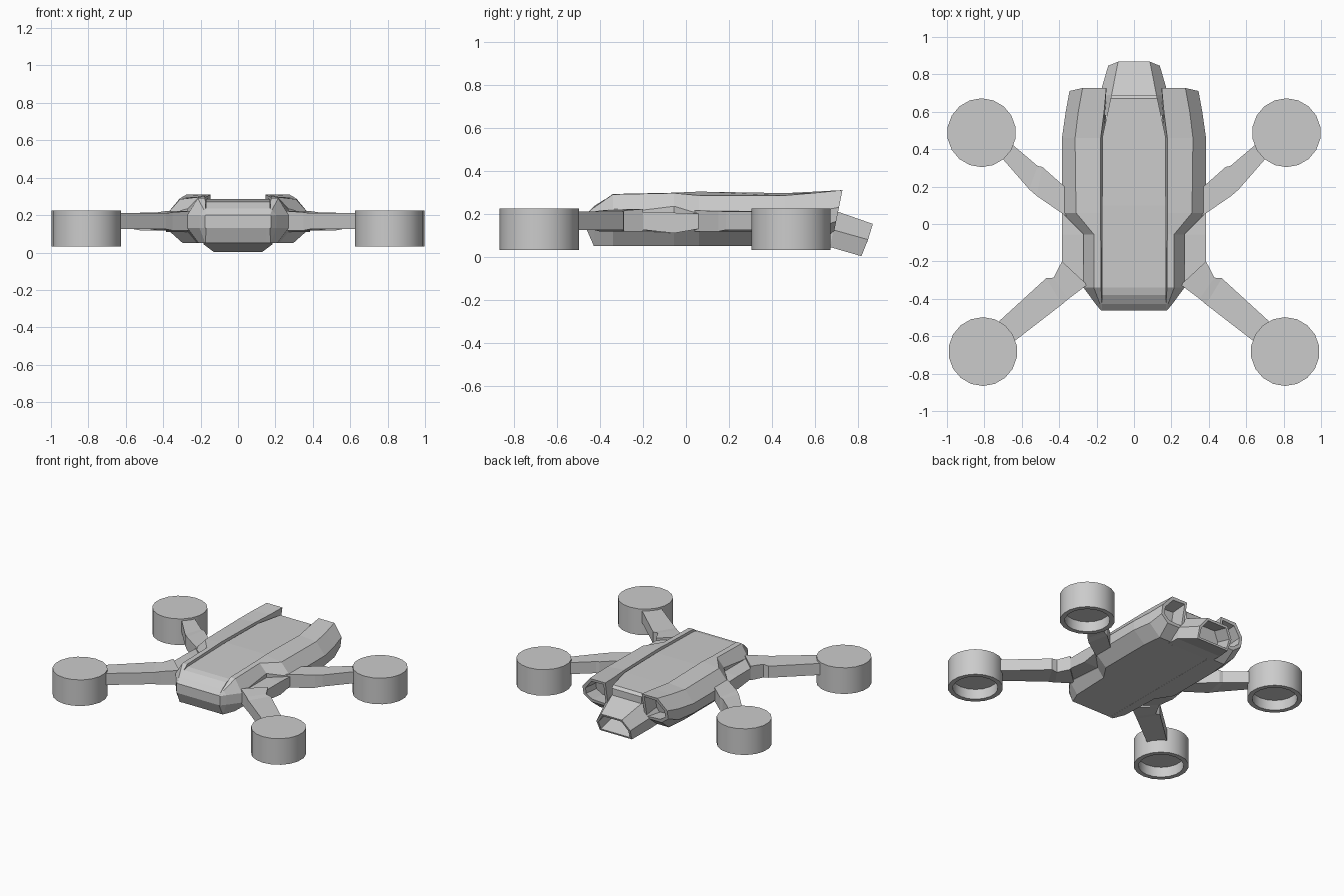
import bpy, bmesh, math
from mathutils import Vector

if "Cube" in bpy.data.objects:
    bpy.data.objects.remove(bpy.data.objects["Cube"])


def finish(bm, name, mirror=False, smooth=False):
    me = bpy.data.meshes.new(name)
    bm.to_mesh(me)
    bm.free()
    ob = bpy.data.objects.new(name, me)
    bpy.context.collection.objects.link(ob)
    if mirror:
        m = ob.modifiers.new("mirror", 'MIRROR')
        m.use_mirror_merge = False
    if smooth:
        bpy.ops.object.select_all(action='DESELECT')
        ob.select_set(True)
        bpy.context.view_layer.objects.active = ob
        bpy.ops.object.shade_smooth_by_angle(angle=math.radians(35))
    return ob


def hollow(bm, face, rim, push):
    bm.normal_update()
    bmesh.ops.inset_region(bm, faces=[face], thickness=rim)
    wall = bmesh.ops.extrude_discrete_faces(bm, faces=[face])["faces"][0]
    bmesh.ops.translate(bm, vec=Vector(push), verts=wall.verts)


def loft(name, rings, mirror=False, rim=0, push=(0, 0, 0)):
    """Skin closed rings, cap both ends, optionally hollow the last cap."""
    bm = bmesh.new()
    vs = [[bm.verts.new(p) for p in r] for r in rings]
    n = len(vs[0])
    for a, b in zip(vs, vs[1:]):
        for i in range(n):
            j = (i + 1) % n
            bm.faces.new((a[i], a[j], b[j], b[i]))
    bm.faces.new(vs[0])
    end = bm.faces.new(vs[-1])
    bmesh.ops.recalc_face_normals(bm, faces=bm.faces)
    if rim:
        hollow(bm, end, rim, push)
    return finish(bm, name, mirror)


def full(half):
    return half + [(-x, y, z) for x, y, z in reversed(half)]


# centre spine with raised top panel: y, half width, top, bottom
spine = [(-.463, .172, .2, .13), (-.428, .172, .235, .051), (-.38, .172, .266, .051),
         (-.34, .172, .276, .051), (.1, .17, .287, .051), (.47, .168, .284, .051),
         (.67, .125, .282, .051), (.69, .12, .265, .051)]
loft("centre_spine", [full([(w, y, t), (w, y, b)]) for y, w, t, b in spine])

# side pods: y, then (x, z) of inner top, outer top, upper side, lower side, bottom
pods = [
    (-.463, (.165, .2), (.172, .2), (.176, .198), (.176, .13), (.17, .13)),
    (-.428, (.172, .23), (.182, .228), (.205, .2), (.205, .13), (.175, .05)),
    (-.34, (.176, .292), (.215, .29), (.27, .2), (.27, .13), (.21, .05)),
    (-.055, (.178, .298), (.215, .296), (.27, .235), (.27, .11), (.22, .05)),
    (.06, (.178, .303), (.31, .285), (.385, .2), (.385, .13), (.295, .05)),
    (.46, (.178, .296), (.315, .285), (.385, .2), (.385, .13), (.295, .05)),
    (.6, (.16, .303), (.298, .297), (.365, .21), (.365, .13), (.28, .05)),
    (.727, (.148, .31), (.275, .31), (.345, .23), (.345, .165), (.285, .12)),
]
rings = []
for y, *pts in pods:
    lean = .2 if y > .7 else 0
    pts = pts + [(.15, pts[-1][1])]
    rings.append([(x, y - (.31 - z) * lean, z) for x, z in pts])
loft("side_pod", rings, True, .025, (0, -.12, -.01))

# drooping hollow tail cowl
tail = [
    [(.12, .58, .22), (.19, .58, .13), (.185, .58, .048)],
    [(.12, .69, .215), (.185, .685, .125), (.185, .67, .045)],
    [(.085, .868, .153), (.138, .846, .08), (.13, .815, .003)],
]
loft("tail_cowl", [full(r) for r in tail], False, .018, (0, -.12, .03))


def slab(p, q, lo, hi):
    return [(*p, lo), (*p, hi), (*q, hi), (*q, lo)]


# shoulder blocks beside the nose
loft("shoulder", [slab((.22, -.34), (.385, -.24), .13, .205),
                  slab((.22, -.055), (.385, -.055), .11, .205),
                  slab((.26, .06), (.385, .06), .13, .2)], True)

# arms with a knee near the body
loft("front_arm", [slab((.385, -.2), (.25, -.325), .118, .222),
                   slab((.43, -.287), (.35, -.40), .118, .215),
                   slab((.47, -.29), (.385, -.43), .125, .21),
                   slab((.76, -.555), (.67, -.65), .125, .21)], True)
loft("rear_arm", [slab((.36, .19), (.36, .04), .118, .215),
                  slab((.49, .305), (.52, .15), .118, .213),
                  slab((.515, .31), (.56, .185), .125, .21),
                  slab((.68, .45), (.73, .38), .125, .21)], True)

# rotor housings, open underneath
for name, x, y in (("front_rotor", .808, -.682), ("rear_rotor", .815, .488)):
    bm = bmesh.new()
    bmesh.ops.create_cone(bm, cap_ends=True, segments=18, radius1=.184,
                          radius2=.184, depth=.192)
    bmesh.ops.translate(bm, vec=(x, y, .128), verts=bm.verts)
    bm.normal_update()
    base = min(bm.faces, key=lambda f: f.normal.z)
    hollow(bm, base, .033, (0, 0, .075))
    finish(bm, name, True, True)
